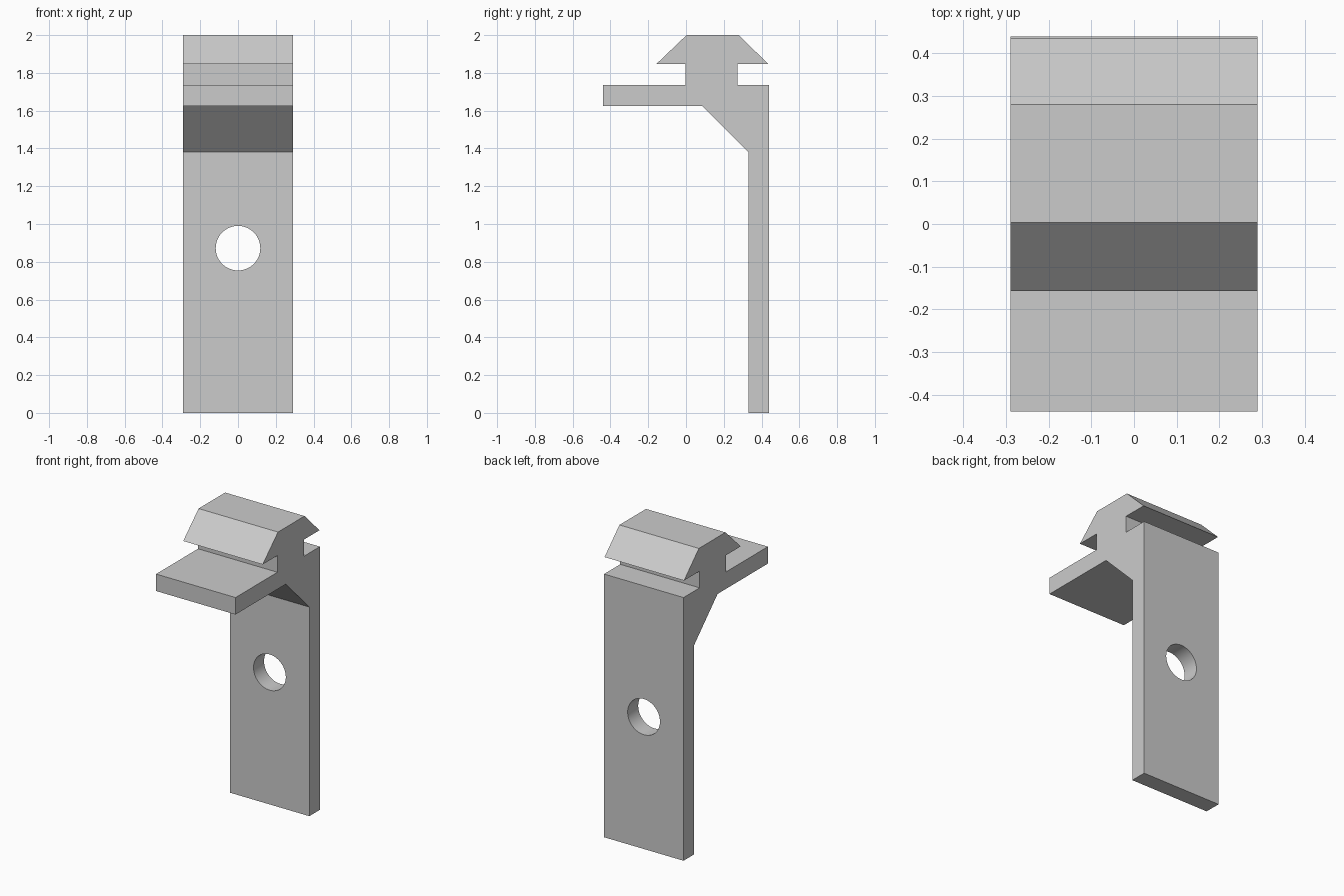
import bpy, bmesh
from math import radians
from mathutils import Matrix

cube = bpy.data.objects.get("Cube")
if cube:
    bpy.data.objects.remove(cube, do_unlink=True)

grey = bpy.data.materials.new("light grey")
grey.use_nodes = True
colour = (0.6, 0.6, 0.6, 1)
grey.diffuse_color = colour
grey.node_tree.nodes["Principled BSDF"].inputs["Base Color"].default_value = colour

HALF_WIDTH = 0.29


def add_object(name, bm):
    bmesh.ops.recalc_face_normals(bm, faces=bm.faces)
    mesh = bpy.data.meshes.new(name)
    bm.to_mesh(mesh)
    bm.free()
    mesh.materials.append(grey)
    obj = bpy.data.objects.new(name, mesh)
    bpy.context.collection.objects.link(obj)
    return obj


# Side profile (y, z): leg, brace, shelf, then the arrow-shaped clip head
profile = [
    (0.44, 0), (0.33, 0), (0.33, 1.38), (0.085, 1.625),
    (-0.44, 1.625), (-0.44, 1.737), (-0.003, 1.737), (-0.003, 1.847),
    (-0.157, 1.847), (0.003, 2), (0.28, 2), (0.435, 1.847),
    (0.272, 1.847), (0.272, 1.737), (0.44, 1.737),
]
bm = bmesh.new()
side = bm.faces.new([bm.verts.new((-HALF_WIDTH, y, z)) for y, z in profile])
grown = bmesh.ops.extrude_face_region(bm, geom=[side], use_keep_orig=True)
verts = [v for v in grown["geom"] if isinstance(v, bmesh.types.BMVert)]
bmesh.ops.translate(bm, verts=verts, vec=(2 * HALF_WIDTH, 0, 0))
bracket = add_object("clip_bracket", bm)

# Round screw hole through the leg
bm = bmesh.new()
bmesh.ops.create_cone(bm, cap_ends=True, segments=64, radius1=0.118,
                      radius2=0.118, depth=0.4,
                      matrix=Matrix.Translation((0, 0.385, 0.872))
                      @ Matrix.Rotation(radians(90), 4, "X"))
cutter = add_object("hole_cutter", bm)
cutter.hide_render = True

cut = bracket.modifiers.new("screw_hole", "BOOLEAN")
cut.operation = "DIFFERENCE"
cut.solver = "EXACT"
cut.object = cutter

bpy.ops.object.select_all(action="DESELECT")
bpy.context.view_layer.objects.active = bracket
bracket.select_set(True)
bpy.ops.object.modifier_apply(modifier=cut.name)
bpy.data.objects.remove(cutter, do_unlink=True)
bpy.ops.object.shade_smooth_by_angle(angle=radians(30))
